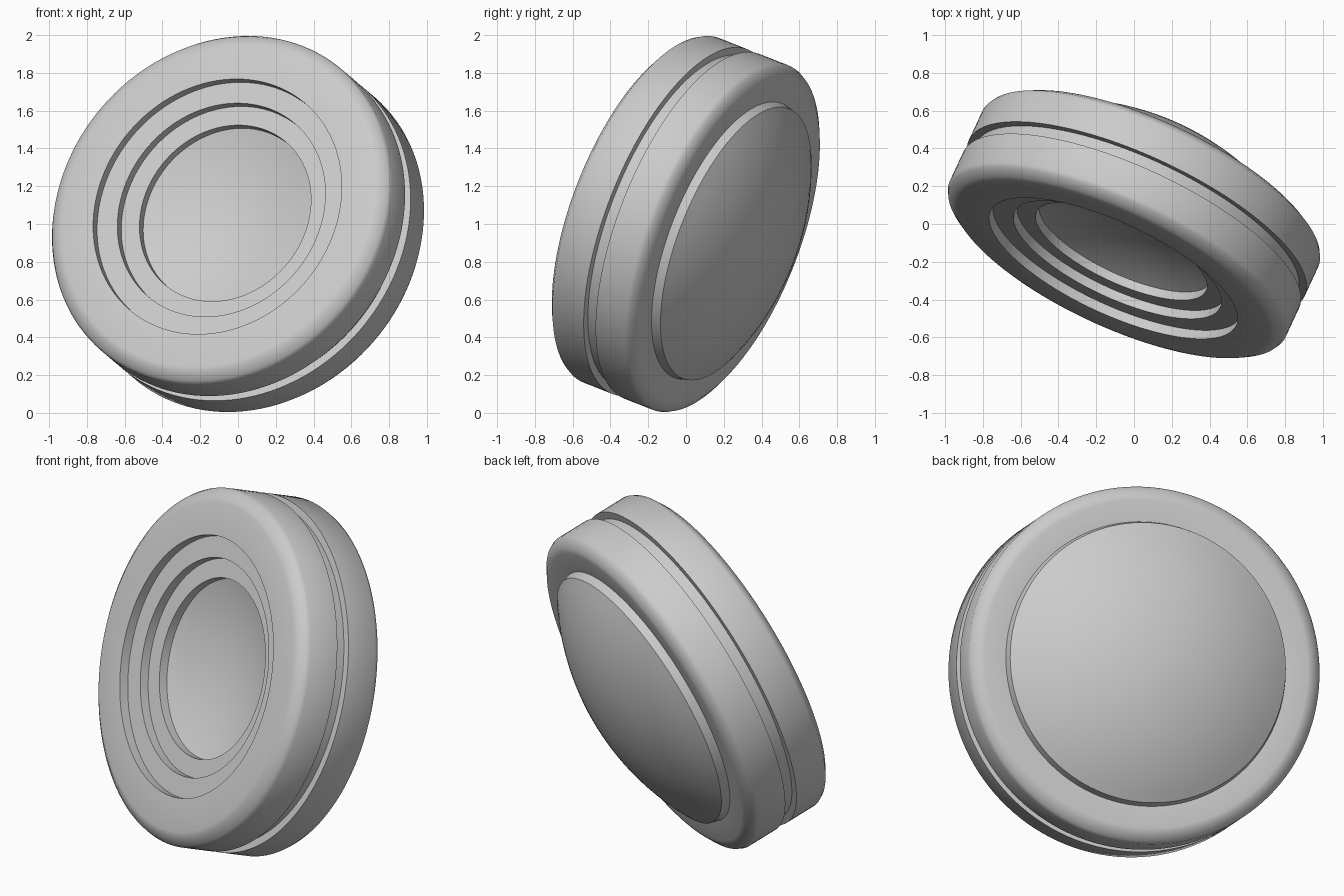
import bpy, bmesh, math
from mathutils import Vector, Matrix

if "Cube" in bpy.data.objects:
    bpy.data.objects.remove(bpy.data.objects["Cube"])

AXIS = Vector((-0.398, -0.854, 0.336)).normalized()   # direction the front faces
PLACE = Matrix.Translation((0, 0, 1)) @ AXIS.to_track_quat('Z', 'Y').to_matrix().to_4x4()
SEGMENTS = 128


def lathe(name, profile, smooth_angle):
    """Revolve (radius, height) points, listed front to back, around the tilted axis."""
    bm = bmesh.new()
    verts = [bm.verts.new((r, 0, t)) for r, t in profile]
    edges = [bm.edges.new(pair) for pair in zip(verts, verts[1:])]
    bmesh.ops.spin(bm, geom=verts + edges, cent=(0, 0, 0), axis=(0, 0, 1),
                   angle=math.tau, steps=SEGMENTS, use_merge=True)
    bmesh.ops.remove_doubles(bm, verts=bm.verts, dist=1e-5)
    bmesh.ops.recalc_face_normals(bm, faces=bm.faces)
    mesh = bpy.data.meshes.new(name)
    bm.to_mesh(mesh)
    bm.free()
    mesh.transform(PLACE)
    obj = bpy.data.objects.new(name, mesh)
    bpy.context.collection.objects.link(obj)
    bpy.ops.object.select_all(action='DESELECT')
    obj.select_set(True)
    bpy.context.view_layer.objects.active = obj
    bpy.ops.object.shade_smooth_by_angle(angle=math.radians(smooth_angle))
    return obj


def cap(radius, edge, sag, steps=16):
    """Spherical cap profile from the axis out to the rim."""
    rho = (radius ** 2 + sag ** 2) / (2 * abs(sag))
    pts = []
    for i in range(steps + 1):
        r = radius * i / steps
        drop = rho - math.sqrt(rho ** 2 - r ** 2)
        pts.append((r, edge + sag - math.copysign(drop, sag)))
    return pts


# Barrel: stepped front opening, chamfered rims, groove round the middle
lathe("barrel", [
    (0.495, 0.12), (0.495, 0.17), (0.60, 0.17), (0.60, 0.222),
    (0.717, 0.222), (0.717, 0.275), (0.90, 0.275), (0.925, 0.268),
    (0.968, 0.238), (0.98, 0.215), (0.98, 0.037), (0.937, 0.037),
    (0.937, -0.037), (0.98, -0.037), (0.98, -0.215), (0.968, -0.238),
    (0.925, -0.266), (0.90, -0.27), (0.78, -0.262)], 50)

# Dished front glass
lathe("front_glass", cap(0.495, 0.12, -0.09), 30)

# Domed back glass with a short raised wall
lathe("back_glass", cap(0.768, -0.31, -0.22) + [(0.78, -0.262)], 30)

# Outward normals for the open glass shells
for name, side in (("front_glass", 1), ("back_glass", -1)):
    mesh = bpy.data.objects[name].data
    if mesh.polygons[0].normal.dot(AXIS) * side < 0:
        mesh.flip_normals()

# Barrel normals: the outermost faces must point away from the axis
mesh = bpy.data.objects["barrel"].data
outer = max(mesh.polygons, key=lambda p: ((p.center - Vector((0, 0, 1))).cross(AXIS)).length)
if outer.normal.dot(outer.center - Vector((0, 0, 1))) < 0:
    mesh.flip_normals()
